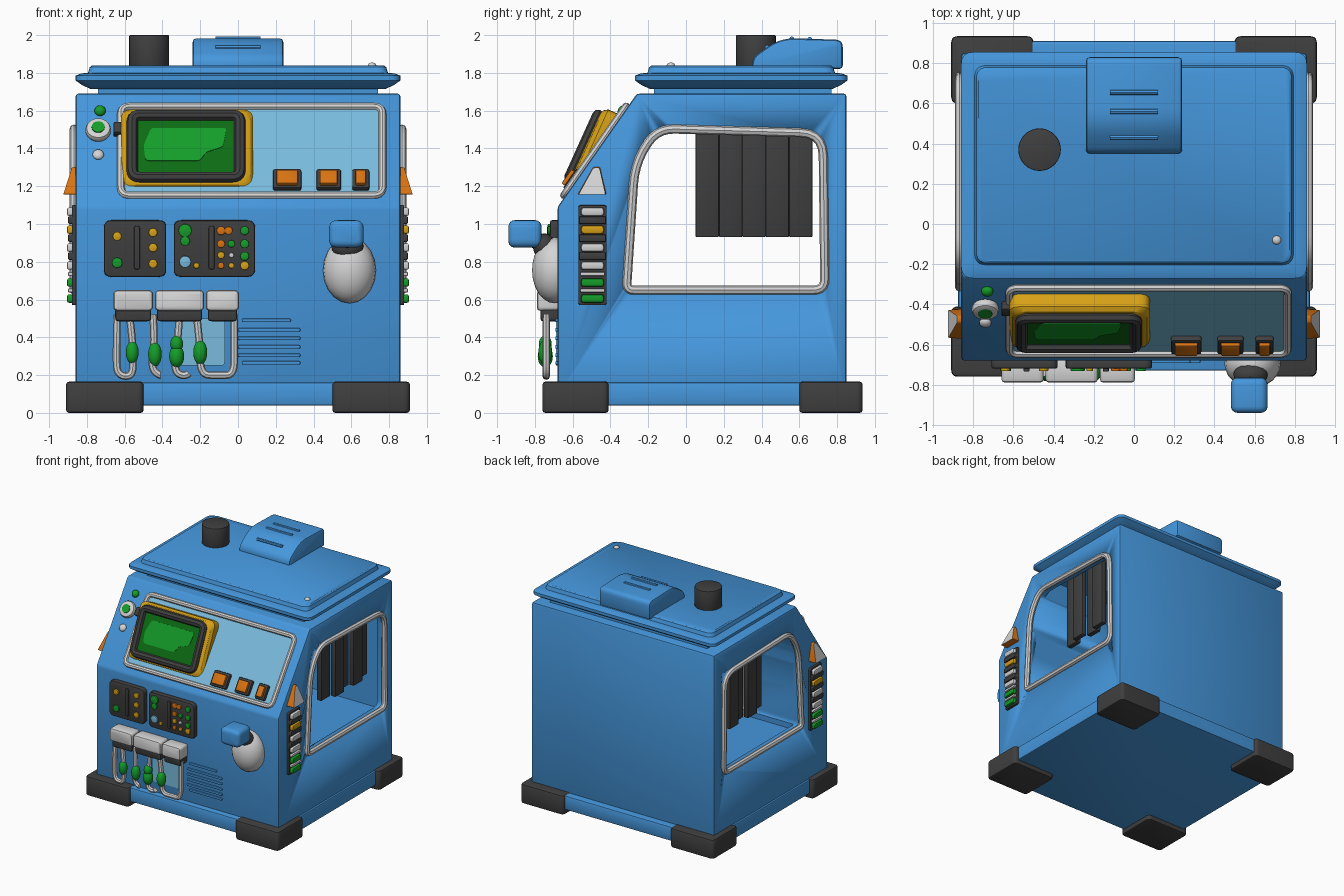
import bpy, bmesh, math
from mathutils import Matrix, Vector

if "Cube" in bpy.data.objects:
    bpy.data.objects.remove(bpy.data.objects["Cube"])

def mat(name, r, g, b):
    m = bpy.data.materials.new(name)
    m.diffuse_color = (r, g, b, 1)
    m.use_nodes = True
    m.node_tree.nodes["Principled BSDF"].inputs["Base Color"].default_value = m.diffuse_color
    return m

BLUE = mat("blue", .06, .31, .72)
SKY = mat("light blue", .19, .50, .72)
YELLOW = mat("yellow", .68, .36, .008)
ORANGE = mat("orange", .68, .17, .006)
WHITE = mat("white", .66, .66, .66)
DARK = mat("dark grey", .05, .05, .05)
GREEN = mat("green", .007, .34, .022)
DEEP = mat("dark green", .004, .15, .007)

def frame(u, v, o):
    """Matrix with local x=u, y=v, z=outward, origin o."""
    u, v = Vector(u).normalized(), Vector(v).normalized()
    m = Matrix((u, v, u.cross(v))).transposed().to_4x4()
    m.translation = o
    return m

FRONT = frame((1, 0, 0), (0, 0, 1), (0, -.68, 0))          # u=x, v=z
SIDE = frame((0, 1, 0), (0, 0, 1), (0, 0, 0))              # u=y, v=z, w=x
SLOPE = frame((1, 0, 0), (0, .42, .60), (0, -.68, 1.09))   # sloping dash
DISP = frame((1, 0, 0), (0, .19, .42), (0, -.63, 1.195))   # tilted display
TOP = Matrix()

def obj(name, bm, mats, M=TOP, bevel=0, mirror=False, seg=2, rule=None):
    bmesh.ops.recalc_face_normals(bm, faces=bm.faces)
    if bevel:
        es = [e for e in bm.edges if len(e.link_faces) == 2 and e.calc_face_angle() > .55]
        bmesh.ops.bevel(bm, geom=es, offset=bevel, segments=seg, profile=.5,
                        affect='EDGES', clamp_overlap=True)
    bm.transform(M)
    if mirror:
        d = bmesh.ops.duplicate(bm, geom=bm.verts[:] + bm.edges[:] + bm.faces[:])["geom"]
        for v in d:
            if isinstance(v, bmesh.types.BMVert):
                v.co.x *= -1
        bmesh.ops.reverse_faces(bm, faces=[f for f in d if isinstance(f, bmesh.types.BMFace)])
    bm.normal_update()
    mats = mats if isinstance(mats, list) else [mats]
    for f in bm.faces:
        f.smooth = True
        f.material_index = rule(f) if rule else 0
    me = bpy.data.meshes.new(name)
    bm.to_mesh(me)
    bm.free()
    for m in mats:
        me.materials.append(m)
    me.set_sharp_from_angle(angle=math.radians(32))
    o = bpy.data.objects.new(name, me)
    bpy.context.collection.objects.link(o)
    return o

def rpoly(pts, r, n=5):
    """Polygon with rounded corners."""
    out, rs = [], r if isinstance(r, list) else [r] * len(pts)
    P = [Vector(p) for p in pts]
    for i, p in enumerate(P):
        if not rs[i]:
            out.append(p)
            continue
        a = p + (P[i - 1] - p).normalized() * rs[i]
        c = p + (P[(i + 1) % len(P)] - p).normalized() * rs[i]
        out += [a * (1 - t) ** 2 + p * 2 * t * (1 - t) + c * t * t for t in [k / n for k in range(n + 1)]]
    return out

def rect(x0, x1, y0, y1, r=0):
    return rpoly([(x0, y0), (x1, y0), (x1, y1), (x0, y1)], r)

def loft(name, rings, mats, **kw):
    bm = bmesh.new()
    R = [[bm.verts.new(p) for p in ring] for ring in rings]
    for a, b in zip(R, R[1:]):
        for i in range(len(a)):
            j = (i + 1) % len(a)
            bm.faces.new((a[i], a[j], b[j], b[i]))
    bm.faces.new(R[0][::-1])
    bm.faces.new(R[-1])
    return obj(name, bm, mats, **kw)

def plate(name, poly, w0, w1, mats, M=TOP, **kw):
    return loft(name, [[(p[0], p[1], w) for p in poly] for w in (w0, w1)], mats, M=M, **kw)

def ball(name, c, s, m, M=TOP, **kw):
    bm = bmesh.new()
    bmesh.ops.create_uvsphere(bm, u_segments=20, v_segments=12, radius=1)
    bm.transform(Matrix.Translation(c) @ Matrix.Diagonal((*s, 1)))
    return obj(name, bm, m, M, **kw)

def disc(name, x, y, w0, w1, r, m, M=TOP, n=16, **kw):
    ps = [(x + r * math.cos(k * math.tau / n), y + r * math.sin(k * math.tau / n)) for k in range(n)]
    return plate(name, ps, w0, w1, m, M, **kw)

def tube(name, pts, r, m, M=TOP, closed=False, **kw):
    cu = bpy.data.curves.new(name, 'CURVE')
    cu.dimensions, cu.bevel_depth, cu.bevel_resolution, cu.use_fill_caps = '3D', r, 2, True
    s = cu.splines.new('POLY' if closed else 'NURBS')
    s.points.add(len(pts) - 1)
    for p, q in zip(s.points, pts):
        p.co = (*q, 1)
    s.use_cyclic_u = closed
    if not closed:
        s.order_u, s.use_endpoint_u, s.resolution_u = 3, True, 5
    o = bpy.data.objects.new(name, cu)
    bpy.context.collection.objects.link(o)
    e = o.evaluated_get(bpy.context.evaluated_depsgraph_get())
    bm = bmesh.new()
    bm.from_mesh(e.to_mesh())
    e.to_mesh_clear()
    bpy.data.objects.remove(o)
    return obj(name, bm, m, M, **kw)

# hollow cabin with side windows
body = plate("cabin_body", [(-.68, .1), (.85, .1), (.85, 1.69), (-.26, 1.69), (-.68, 1.09)],
             -.86, .86, BLUE, SIDE, bevel=.015)
win = rpoly([(-.315, .65), (-.27, 1.33), (-.15, 1.505), (.725, 1.48), (.735, .65)], [.04, .12, .09, .12, .06])
room = [(-.30, .61), (.77, .61), (.77, 1.61), (-.11, 1.61), (-.29, 1.15)]
for poly, w in ((room, .8), (win, 1.5)):
    cut = plate("cutter", poly, -w, w, BLUE, SIDE)
    cut.hide_render = True
    b = body.modifiers.new("cut", 'BOOLEAN')
    b.object, b.operation, b.solver = cut, 'DIFFERENCE', 'EXACT'
    bpy.context.view_layer.objects.active = body
    bpy.ops.object.modifier_apply(modifier=b.name)
    bpy.data.objects.remove(cut)
tube("window_frame", [(p.x, p.y, .868) for p in win], .024, WHITE, SIDE, True, mirror=True)
for i in range(5):
    y, x = .05 + .124 * i, .705 + .045 * (i % 2)
    plate("curtain_slat", rect(y, y + .124, .93, 1.62), x, x + .045, DARK, SIDE, bevel=.008, mirror=True)

# base and corner feet
plate("base_plinth", rect(-.875, .875, -.73, .91, .03), .04, .16, BLUE, bevel=.01)
for y0, y1 in ((-.76, -.41), (.6, .935)):
    plate("foot", rect(.5, .91, y0, y1, .035), 0, .165, DARK, bevel=.015, mirror=True)

# roof
plate("roof_neck", rect(-.74, .74, -.17, .77), 1.68, 1.74, BLUE)
loft("roof", [[(p.x, p.y, z) for p in rect(-.86 + d, .86 - d, -.27 + d, .855 - d, .06)] for d, z in
              ((.08, 1.715), (.035, 1.735), (0, 1.76), (0, 1.785), (.03, 1.797), (.066, 1.80), (.075, 1.83), (.085, 1.838))], BLUE)
disc("exhaust_pipe", -.47, .37, 1.82, 2.0, .106, DARK, n=32, bevel=.006)
plate("roof_vent", rpoly([(.35, 1.82), (.83, 1.82), (.83, 1.975), (.5, 1.985), (.35, 1.88)], [0, 0, .04, .08, .04]),
      -.24, .24, BLUE, SIDE, bevel=.025)
for y, z in ((.43, 1.935), (.56, 1.98), (.655, 1.978)):
    tube("vent_slot", [(-.12, y, z), (0, y, z), (.12, y, z)], .013, BLUE)
ball("roof_bolt", (.71, -.08, 1.84), (.022, .022, .015), WHITE)

# dashboard on the slope
tube("dash_frame", [(p.x, p.y, .008) for p in rect(-.62, .765, .07, .645, .05)], .02, WHITE, SLOPE, True)
plate("dash_panel", rect(-.62, .765, .07, .645, .05), -.01, .008, SKY, SLOPE)
loft("display_case", [[(p.x, p.y, w) for p in rect(-.62 + d, .08 - d, 0 + d, .465 - d, .06)] for d, w in
                      ((0, -.13), (0, -.03), (.015, -.008), (.035, 0))], YELLOW, M=DISP)
plate("screen", rect(-.56, .01, .055, .415, .03), -.01, .006, DEEP, DISP)
tube("screen_rim", [(p.x, p.y, .008) for p in rect(-.56, .01, .055, .415, .04)], .03, DARK, DISP, True)
plate("screen_glow", rpoly([(-.49, .15), (-.2, .15), (-.17, .2), (-.08, .23), (-.06, .34), (-.46, .34), (-.5, .24)], .02),
      .004, .010, GREEN, DISP)
for x, h in ((.26, .075), (.48, .065), (.65, .045)):
    plate("button_base", rect(x - h, x + h, .1, .225, .015), 0, .035, DARK, SLOPE, bevel=.008)
    plate("button_cap", rect(x - h + .018, x + h - .018, .115, .205, .01), .02, .055, ORANGE, SLOPE, bevel=.008)

# knob and lamps beside the display
disc("knob", -.74, .48, 0, .05, .068, WHITE, SLOPE, n=20, bevel=.02)
disc("knob_centre", -.74, .48, .04, .056, .035, GREEN, SLOPE)
ball("lamp", (-.73, .615, .01), (.03, .03, .025), GREEN, SLOPE)
ball("small_stud", (-.74, .335, .005), (.03, .03, .02), WHITE, SLOPE)
plate("display_hinge", rect(-.66, -.6, .45, .52), 0, .05, DARK, SLOPE, bevel=.01)

# switch panels
for x0, x1, bar in ((-.71, -.38, -.535), (-.34, .09, -.14)):
    plate("switch_panel", rect(x0, x1, .72, 1.02, .04), -.01, .04, DARK, FRONT, bevel=.01)
    plate("panel_divider", rect(bar - .015, bar + .015, .76, .99, .012), .03, .055, DARK, FRONT, bevel=.006)
dots = {YELLOW: [(-.64, .935, 24), (-.45, .955, 24), (-.45, .875, 24), (-.45, .79, 24), (-.22, .78, 16),
                 (-.09, .835, 20), (-.035, .78, 16), (.035, .78, 24)],
        ORANGE: [(-.09, .965, 24), (-.05, .965, 22), (-.09, .895, 22), (-.09, .78, 18)],
        GREEN: [(-.64, .795, 28), (-.28, .965, 36), (-.28, .91, 26), (.035, .965, 24), (-.035, .895, 20),
                (.035, .895, 24), (.035, .83, 24)],
        SKY: [(-.28, .80, 32)], WHITE: [(-.035, .835, 14)]}
for m, ds in dots.items():
    for x, z, r in ds:
        disc("panel_light", x, z, .035, .052, r / 1000, m, FRONT, n=10, bevel=.004)

# hose boxes, hoses and bulbs
plate("hose_back_panel", rect(-.32, -.07, .25, .5, .02), -.01, .008, SKY, FRONT)
for x0, x1 in ((-.66, -.45), (-.44, -.18), (-.17, .005)):
    plate("hose_box", rect(x0, x1, .54, .65, .025), -.01, .11, WHITE, FRONT, bevel=.02)
    plate("hose_socket", rect(x0 + .01, x1 - .01, .485, .56, .02), -.01, .09, DARK, FRONT, bevel=.012)
w = .06
for pts in ([(-.64, .52), (-.645, .3), (-.64, .2), (-.56, .19), (-.555, .28), (-.56, .4), (-.575, .52)],
            [(-.45, .52), (-.44, .36), (-.46, .24), (-.42, .2), (-.41, .2)],
            [(-.31, .52), (-.32, .36), (-.34, .22), (-.28, .19), (-.26, .21)],
            [(-.22, .52), (-.2, .36), (-.2, .2), (-.1, .2), (-.02, .2), (-.02, .35), (-.02, .52)]):
    tube("hose", [(x, z, w) for x, z in pts], .02, WHITE, FRONT)
for x, z, r, h in ((-.56, .32, .034, .06), (-.44, .31, .036, .065), (-.325, .30, .04, .06),
                   (-.325, .365, .034, .045), (-.2, .32, .037, .065)):
    ball("hose_bulb", (x, z, w + .005), (r, h, r), GREEN, FRONT)

# front louvre
for x0, x1, z in ((.02, .28, .49), (0, .33, .44), (0, .33, .395), (0, .33, .35), (0, .33, .305), (.02, .33, .265)):
    plate("louvre_rib", rect(x0, x1, z - .009, z + .009, .008), -.005, .012, BLUE, FRONT, bevel=.004)

# joystick
ball("joystick_base", (.59, .755, .015), (.14, .175, .12), WHITE, FRONT)
ball("joystick_boot", (.58, .88, .07), (.085, .07, .06), DARK, FRONT)
tube("joystick_stalk", [(.58, .88, .05), (.58, .91, .1), (.575, .94, .17)], .045, DARK, FRONT)
plate("joystick_knob", rect(.482, .665, .875, 1.02, .045), .085, .26, BLUE, FRONT, bevel=.05, seg=4)

# side indicator lamps: white lens, orange housing
tri = rpoly([(-.575, 1.155), (-.42, 1.155), (-.455, 1.305), (-.49, 1.305)], [.01, .01, .012, .012], 3)
loft("side_indicator", [[(.85, p.x, p.y) for p in tri],
                        [(.925 - .3 * (p.y - 1.155), -.495 + (p.x + .495) * .92, 1.17 + (p.y - 1.17) * .95) for p in tri]],
     [ORANGE, WHITE], mirror=True, rule=lambda f: int(abs(f.normal.x) > .7))

# side ladder strips
plate("side_strip", rect(-.57, -.42, .57, 1.1, .015), .85, .88, DARK, SIDE, bevel=.006, mirror=True)
for z, m in ((1.065, WHITE), (.97, YELLOW), (.875, WHITE), (.78, WHITE), (.69, GREEN), (.605, GREEN)):
    plate("strip_rung", rect(-.555, -.435, z - .022, z + .022, .015), .86, .905, m, SIDE, bevel=.01, mirror=True)
for z in (1.02, .925, .83):
    plate("strip_spacer", rect(-.567, -.423, z - .02, z + .02, .01), .86, .9, DARK, SIDE, bevel=.008, mirror=True)
for z in (.735, .648):
    plate("strip_bar", rect(-.56, -.43, z - .01, z + .01, .008), .86, .9, WHITE, SIDE, bevel=.005, mirror=True)
